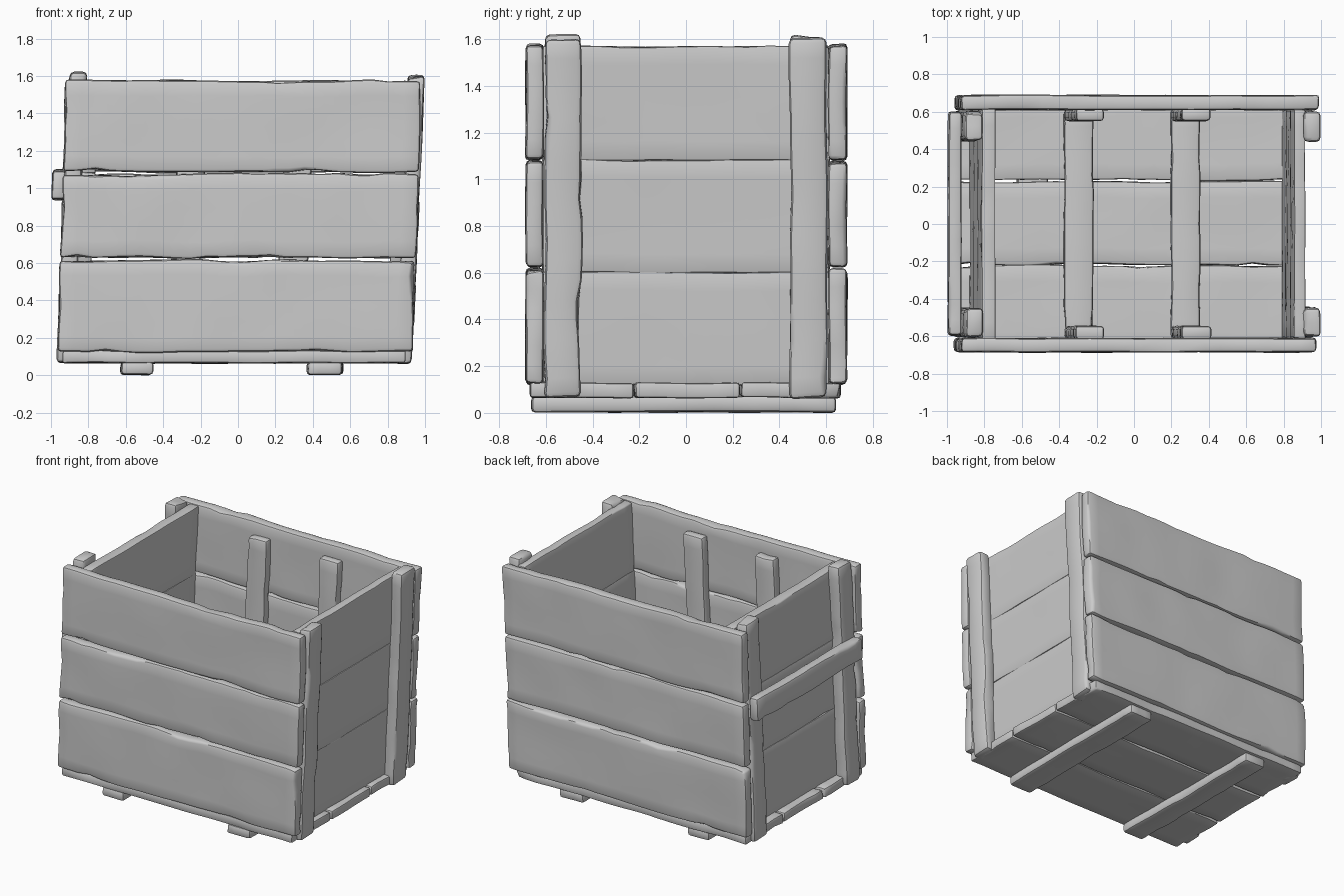
import bpy, bmesh, random
from math import radians, ceil
from mathutils import Vector, noise

if "Cube" in bpy.data.objects:
    bpy.data.objects.remove(bpy.data.objects["Cube"])

random.seed(4)
SLANT = 0.045   # the whole crate leans slightly towards +x


def board(name, x, y, z, slant=SLANT, rough=0.008, bevel=0.018, step=0.09):
    """Worn board from (min, max) ranges: rounded box, cut into strips, dented."""
    lo = Vector((x[0], y[0], z[0]))
    hi = Vector((x[1], y[1], z[1]))
    size, mid = hi - lo, (lo + hi) / 2
    bm = bmesh.new()
    bmesh.ops.create_cube(bm, size=1)
    for v in bm.verts:
        v.co = Vector(v.co[i] * size[i] for i in range(3)) + mid
    bmesh.ops.bevel(bm, geom=bm.edges[:], offset=bevel, segments=2,
                    profile=0.5, affect='EDGES')
    for a in range(3):
        n = ceil(size[a] / step)
        normal = Vector((0, 0, 0))
        normal[a] = 1
        for k in range(1, n):
            p = lo.copy()
            p[a] += size[a] * k / n
            bmesh.ops.bisect_plane(bm, geom=bm.verts[:] + bm.edges[:] + bm.faces[:],
                                   plane_co=p, plane_no=normal)
    seed = Vector((random.uniform(-50, 50), random.uniform(-50, 50), random.uniform(-50, 50)))
    thin = min(range(3), key=lambda i: size[i])
    for v in bm.verts:
        c = v.co.copy()
        # gentle waviness, kept small through the thickness
        d = noise.noise_vector(c * 3.5 + seed) * rough
        d[thin] *= 0.5
        # chips: push the rim inward here and there
        for a in range(3):
            if a == thin:
                continue
            edge = min(c[a] - lo[a], hi[a] - c[a])
            if edge < bevel * 1.5:
                chip = max(0, noise.noise(c * 6 + seed * 2) - 0.2) * rough * 3
                d[a] += chip if c[a] < mid[a] else -chip
        v.co = c + d
        v.co.x += slant * (c.z - 0.8)
    bmesh.ops.recalc_face_normals(bm, faces=bm.faces[:])
    me = bpy.data.meshes.new(name)
    bm.to_mesh(me)
    bm.free()
    ob = bpy.data.objects.new(name, me)
    bpy.context.collection.objects.link(ob)
    bpy.ops.object.select_all(action='DESELECT')
    ob.select_set(True)
    bpy.context.view_layer.objects.active = ob
    bpy.ops.object.shade_smooth_by_angle(angle=radians(40))
    return ob


# front and back planks, three high
rows = [("lower", 0.125, 0.613), ("middle", 0.628, 1.075), ("upper", 1.085, 1.575)]
for row, z0, z1 in rows:
    board("front_plank_" + row, (-0.945, 0.955), (-0.685, -0.61), (z0, z1), slant=0.03, rough=0.012)
    board("back_plank_" + row, (-0.945, 0.96), (0.61, 0.688), (z0, z1), slant=0.03, rough=0.012)

# side walls, three boards each
for row, z0, z1 in [("lower", 0.12, 0.603), ("middle", 0.6, 1.083), ("upper", 1.08, 1.57)]:
    board("left_wall_" + row, (-0.848, -0.775), (-0.612, 0.612), (z0, z1), rough=0.006, bevel=0.008)
    board("right_wall_" + row, (0.822, 0.882), (-0.612, 0.612), (z0, z1), rough=0.006, bevel=0.008)

# corner posts outside the side walls
for end, y in (("front", (-0.605, -0.45)), ("back", (0.445, 0.6))):
    board("left_post_" + end, (-0.937, -0.845), y, (0.065, 1.62), rough=0.012, bevel=0.022)
    board("right_post_" + end, (0.872, 0.962), y, (0.06, 1.605), rough=0.012, bevel=0.022)

# handle rail on the left side
board("handle_rail", (-1.003, -0.934), (-0.6, 0.6), (0.94, 1.1), rough=0.01)

# floor boards running left to right
for i, y in enumerate([(-0.665, -0.222), (-0.218, 0.228), (0.232, 0.66)]):
    board(f"floor_board_{i + 1}", (-0.91, 0.93), y, (0.065, 0.13), rough=0.012, bevel=0.012)

# runners under the floor
for side, x in (("left", (-0.595, -0.425)), ("right", (0.405, 0.595))):
    board("runner_" + side, x, (-0.66, 0.64), (0.003, 0.072), rough=0.01)

# inner frames: a floor strip with an upright on the front and back walls
for side, x0, x1 in (("left", -0.345, -0.19), ("right", 0.225, 0.38)):
    board(f"inner_{side}_floor_strip", (x0, x1), (-0.61, 0.61), (0.125, 0.195))
    board(f"inner_{side}_front_upright", (x0, x1), (-0.615, -0.545), (0.125, 1.49))
    board(f"inner_{side}_back_upright", (x0, x1), (0.55, 0.615), (0.125, 1.49))
